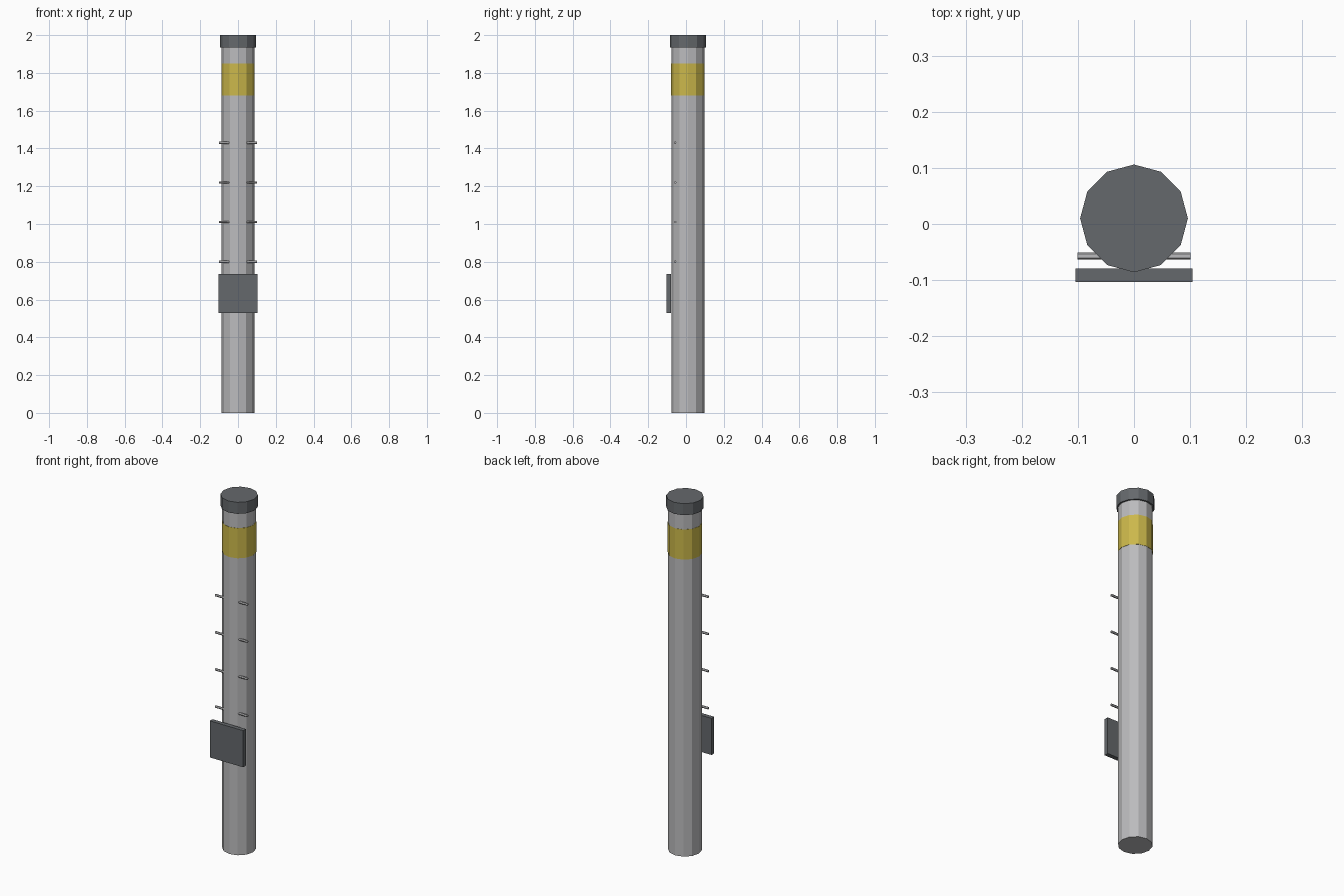
import bpy
from math import pi

cube = bpy.data.objects.get("Cube")
if cube:
    bpy.data.objects.remove(cube, do_unlink=True)


def material(name, rgb):
    mat = bpy.data.materials.new(name)
    mat.use_nodes = True
    mat.diffuse_color = (*rgb, 1)
    mat.node_tree.nodes["Principled BSDF"].inputs["Base Color"].default_value = (*rgb, 1)
    return mat


steel = material("light grey steel", (0.50, 0.50, 0.51))
dark = material("dark grey", (0.13, 0.14, 0.15))
yellow = material("yellow", (0.60, 0.48, 0.07))

CENTER_Y = 0.01


def finish(name, mat):
    obj = bpy.context.object
    obj.name = name
    obj.data.materials.append(mat)
    return obj


def column(name, radius, bottom, top, mat):
    """Upright twelve-sided section on the pole axis."""
    bpy.ops.mesh.primitive_cylinder_add(
        vertices=12, radius=radius, depth=top - bottom,
        location=(0, CENTER_Y, (bottom + top) / 2))
    return finish(name, mat)


# Pole, painted band and cap
column("pole", 0.087, 0, 1.95, steel)
column("warning_band", 0.0885, 1.68, 1.85, yellow)
column("cap", 0.096, 1.935, 2.0, dark)

# Climbing rungs passing through the pole
for i in range(4):
    bpy.ops.mesh.primitive_cylinder_add(
        vertices=6, radius=0.0065, depth=0.202,
        location=(0, -0.057, 0.80 + 0.21 * i), rotation=(0, pi / 2, 0))
    finish(f"rung_{i + 1}", steel)

# Plate on the front
bpy.ops.mesh.primitive_cube_add(size=1, location=(0, -0.091, 0.632))
plate = finish("front_plate", dark)
plate.scale = (0.209, 0.024, 0.207)
